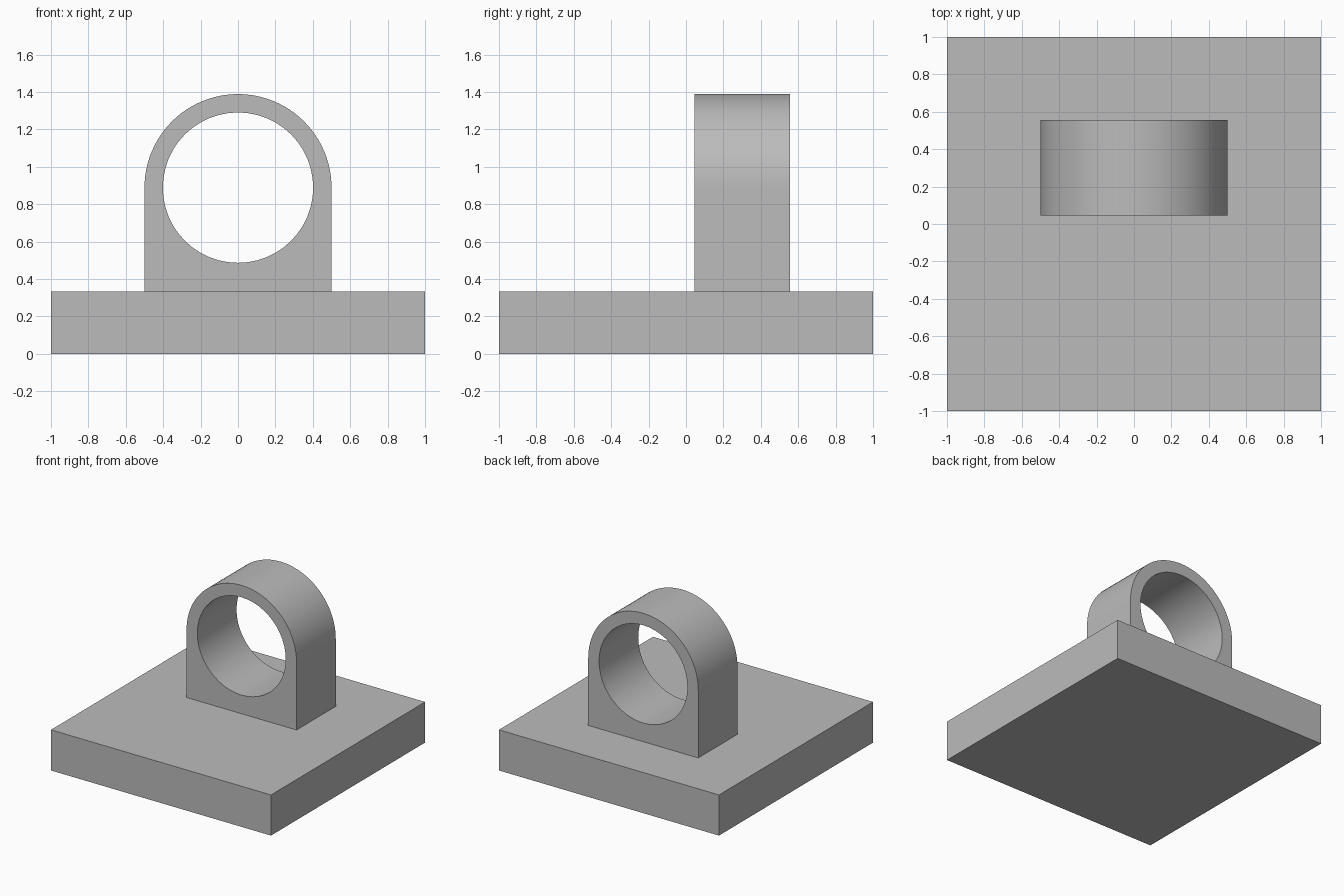
import bpy, bmesh
from math import cos, sin, pi, radians
from mathutils import Vector

cube = bpy.data.objects.get("Cube")
if cube:
    bpy.data.objects.remove(cube, do_unlink=True)

grey = bpy.data.materials.new("plain_grey")
grey.use_nodes = True
colour = (0.5, 0.5, 0.5, 1)
grey.diffuse_color = colour
grey.node_tree.nodes["Principled BSDF"].inputs["Base Color"].default_value = colour

BASE_TOP = 0.334
BORE_Z = 0.889
OUTER_R, BORE_R = 0.5, 0.402
Y_FRONT, Y_BACK = 0.046, 0.555
STEPS = 48


def arc(radius, sweep, count):
    return [(radius * cos(sweep * i / STEPS), BORE_Z + radius * sin(sweep * i / STEPS))
            for i in range(count)]


def add_loop(bm, points):
    verts = [bm.verts.new((x, Y_FRONT, z)) for x, z in points]
    return [bm.edges.new((a, b)) for a, b in zip(verts, verts[1:] + verts[:1])]


def add_object(name, bm):
    bmesh.ops.recalc_face_normals(bm, faces=bm.faces)
    mesh = bpy.data.meshes.new(name)
    bm.to_mesh(mesh)
    bm.free()
    mesh.materials.append(grey)
    obj = bpy.data.objects.new(name, mesh)
    bpy.context.collection.objects.link(obj)
    return obj


# Square base plate
bm = bmesh.new()
bmesh.ops.create_cube(bm, size=1)
bmesh.ops.scale(bm, vec=(2, 2, BASE_TOP), verts=bm.verts)
bmesh.ops.translate(bm, vec=(0, 0, BASE_TOP / 2), verts=bm.verts)
add_object("base_plate", bm)

# Upright lug: arched outline with a round bore, extruded to its depth
bm = bmesh.new()
outline = arc(OUTER_R, pi, STEPS + 1) + [(-OUTER_R, BASE_TOP), (OUTER_R, BASE_TOP)]
edges = add_loop(bm, outline) + add_loop(bm, arc(BORE_R, 2 * pi, STEPS))
bmesh.ops.triangle_fill(bm, edges=edges, use_beauty=True, normal=Vector((0, -1, 0)))
bmesh.ops.dissolve_limit(bm, angle_limit=radians(0.5), verts=[], edges=bm.edges[:])
result = bmesh.ops.extrude_face_region(bm, geom=bm.faces[:])
moved = [v for v in result["geom"] if isinstance(v, bmesh.types.BMVert)]
bmesh.ops.translate(bm, vec=(0, Y_BACK - Y_FRONT, 0), verts=moved)
lug = add_object("bored_lug", bm)

# Smooth arch and bore, crisp rims
bpy.ops.object.select_all(action="DESELECT")
lug.select_set(True)
bpy.context.view_layer.objects.active = lug
bpy.ops.object.shade_smooth_by_angle(angle=radians(30))
